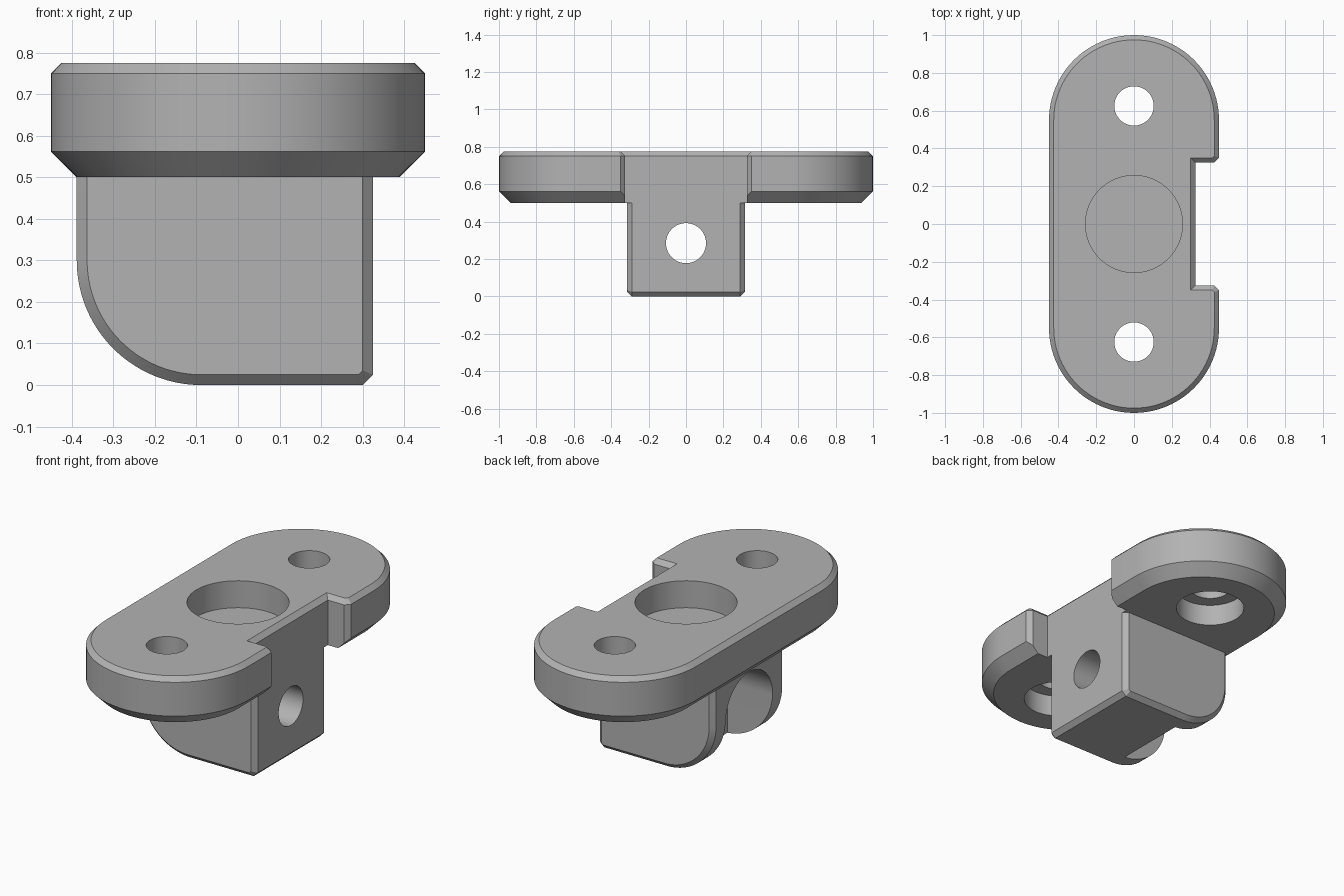
import bpy, bmesh, math
from mathutils import Vector

if "Cube" in bpy.data.objects:
    bpy.data.objects.remove(bpy.data.objects["Cube"])


def arc(cx, cy, r, a0, a1, n):
    return [(cx + r * math.cos(math.radians(a0 + (a1 - a0) * i / n)),
             cy + r * math.sin(math.radians(a0 + (a1 - a0) * i / n))) for i in range(n + 1)]


def inset(poly, d):
    """Mitred inset of a counter-clockwise outline (negative d grows it)."""
    out = []
    for i, p in enumerate(poly):
        p, a, b = Vector(p), Vector(poly[i - 1]), Vector(poly[(i + 1) % len(poly)])
        e, f = (p - a).normalized(), (b - p).normalized()
        n, m = Vector((-e.y, e.x)), Vector((-f.y, f.x))
        q = p + (n + m) * (d / (1 + n.dot(m)))
        out.append((q.x, q.y))
    return out


def loft(name, levels, place):
    """Skin a stack of (height, outline) levels; place maps (u, v, h) to xyz."""
    bm = bmesh.new()
    rings = [[bm.verts.new(place(u, v, h)) for u, v in poly] for h, poly in levels]
    for lo, hi in zip(rings, rings[1:]):
        for i in range(len(lo)):
            j = (i + 1) % len(lo)
            bm.faces.new((lo[i], lo[j], hi[j], hi[i]))
    bm.faces.new(rings[0][::-1])
    bm.faces.new(rings[-1])
    bmesh.ops.recalc_face_normals(bm, faces=bm.faces)
    me = bpy.data.meshes.new(name)
    bm.to_mesh(me)
    bm.free()
    ob = bpy.data.objects.new(name, me)
    bpy.context.collection.objects.link(ob)
    return ob


def boolean(target, tool, op='DIFFERENCE'):
    bpy.context.view_layer.objects.active = target
    mod = target.modifiers.new(op, 'BOOLEAN')
    mod.operation, mod.solver, mod.object = op, 'EXACT', tool
    bpy.ops.object.modifier_apply(modifier=mod.name)
    bpy.data.objects.remove(tool)


along_z = lambda u, v, h: (u, v, h)
along_y = lambda u, v, h: (u, h, v)
along_x = lambda u, v, h: (h, u, v)
C = 0.025  # small chamfer


def drill(target, u, v, r, h0, h1, place):
    ring = arc(u, v, r, 0, 360, 64)[:-1]
    boolean(target, loft("drill", [(h0, ring), (h1, ring)], place))


# Rounded plate, chamfered above and below
outline = arc(0, 0.55, 0.45, 0, 180, 48) + arc(0, -0.55, 0.45, 180, 360, 48)
bracket = loft("mounting_bracket", [(0.5, inset(outline, 0.062)), (0.562, outline),
                                    (0.775 - C, outline), (0.775, inset(outline, C))], along_z)

# Notch in the right edge with chamfered rim and corners
notch = [(0.325, -0.325), (0.425, -0.325), (0.6, -0.5), (0.6, 0.5), (0.425, 0.325), (0.325, 0.325)]
boolean(bracket, loft("notch_cutter", [(0.4, notch), (0.75, notch), (0.8, inset(notch, -0.05))], along_z))

# Hanging block with one round lower corner
profile = arc(-0.088, 0.3, 0.3, 180, 270, 36) + [(0.3, 0), (0.325, C), (0.325, 0.5), (-0.388, 0.5)]
small = [(q[0], 0.5 if p[1] == 0.5 else q[1]) for p, q in zip(profile, inset(profile, C))]
block = loft("block", [(-0.315, small), (-0.29, profile), (0.29, profile), (0.315, small)], along_y)
boolean(bracket, block, 'UNION')

# Round pocket on top, screw holes with counterbores below
drill(bracket, 0, 0, 0.257, 0.625, 0.9, along_z)
for y in (-0.625, 0.625):
    drill(bracket, 0, y, 0.104, 0.4, 0.9, along_z)
    drill(bracket, 0, y, 0.178, 0.4, 0.62, along_z)

# Arched slot at the back of the block, and the cross hole
arch = arc(0, 0.285, 0.207, 0, 180, 48) + [(-0.207, -0.1), (0.207, -0.1)]
boolean(bracket, loft("slot_cutter", [(-0.6, arch), (-0.11, arch)], along_x))
drill(bracket, 0, 0.285, 0.107, -0.3, 0.6, along_x)

# Material and shading
grey = bpy.data.materials.new("plain grey")
grey.diffuse_color = (0.45, 0.45, 0.45, 1)
grey.use_nodes = True
grey.node_tree.nodes["Principled BSDF"].inputs["Base Color"].default_value = grey.diffuse_color
bracket.data.materials.clear()
bracket.data.materials.append(grey)
for p in bracket.data.polygons:
    p.material_index = 0
bpy.ops.object.select_all(action='DESELECT')
bracket.select_set(True)
bpy.context.view_layer.objects.active = bracket
bpy.ops.object.shade_smooth_by_angle(angle=math.radians(20))
